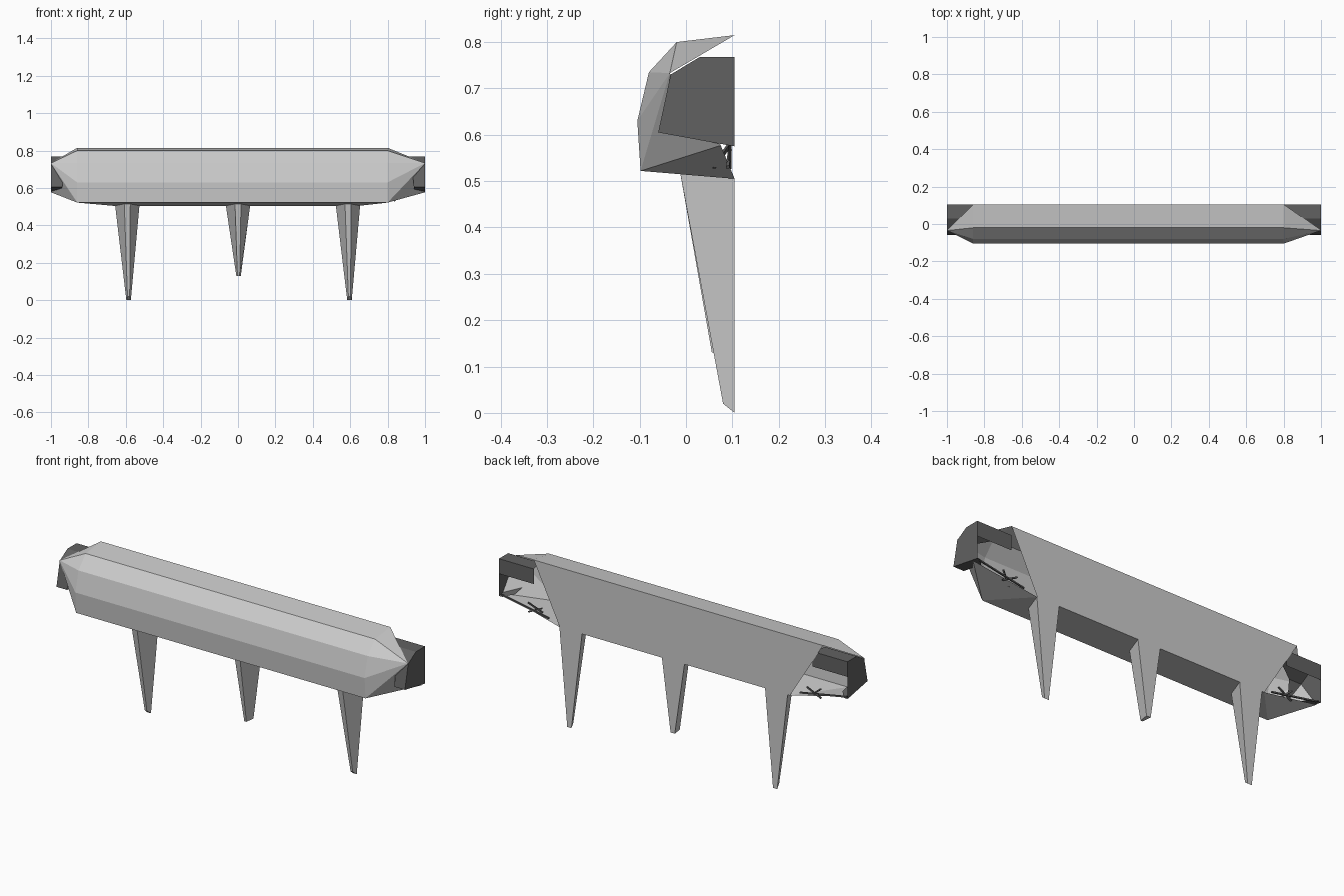
import bpy, bmesh
from mathutils import Vector

if "Cube" in bpy.data.objects:
    bpy.data.objects.remove(bpy.data.objects["Cube"])

BACK = 0.105


def make(name, verts, faces, mat=None):
    me = bpy.data.meshes.new(name)
    me.from_pydata(verts, [], faces)
    bm = bmesh.new()
    bm.from_mesh(me)
    bmesh.ops.recalc_face_normals(bm, faces=bm.faces)
    bm.to_mesh(me)
    bm.free()
    ob = bpy.data.objects.new(name, me)
    bpy.context.collection.objects.link(ob)
    if mat:
        me.materials.append(mat)
    return ob


dark = bpy.data.materials.new("dark_grey")
dark.diffuse_color = (0.12, 0.12, 0.12, 1)
dark.use_nodes = True
dark.node_tree.nodes["Principled BSDF"].inputs["Base Color"].default_value = dark.diffuse_color

# Faceted shell: long prism with pointed ends, open at the back corners
profile = [(BACK, 0.815), (-0.02, 0.80), (-0.08, 0.735),
           (-0.105, 0.63), (-0.098, 0.522)]
n = len(profile)
verts, faces = [], []
for shoulder, low, tip in ((-0.86, -0.67, -1), (0.80, 0.65, 1)):
    b = len(verts)
    verts += [(shoulder, y, z) for y, z in profile]
    verts += [(low, BACK, 0.505), (tip, -0.035, 0.733), (tip, 0.075, 0.577)]
    B, T, L = b + n, b + n + 1, b + n + 2
    faces += [(b + i, b + i + 1, T) for i in range(n - 1)]
    faces += [(T, b + n - 1, L), (b + n - 1, B, L)]
m = n + 3
faces += [(i, i + 1, m + i + 1, m + i) for i in range(n)]
faces.append((n, 0, m, m + n))
make("shell", verts, faces)

# Spike legs: flat back, narrow front edge, tapering downwards
for name, x, tip_x, bottom in (("left_leg", -0.592, -0.585, 0.0),
                               ("middle_leg", 0.0, 0.003, 0.13),
                               ("right_leg", 0.588, 0.596, 0.0)):
    verts = []
    front_low = 0.08 - 0.186 * bottom
    for cx, half, narrow, yf, zb, zf in (
            (x, 0.065, 0.016, -0.012, 0.507, 0.515),
            (tip_x, 0.012, 0.006, front_low, bottom, bottom + (0.02 if bottom == 0 else 0))):
        verts += [(cx - half, BACK, zb), (cx + half, BACK, zb),
                  (cx + narrow, yf, zf), (cx - narrow, yf, zf)]
    make(name, verts, [(0, 1, 2, 3), (4, 5, 6, 7)] +
         [(i, (i + 1) % 4, 4 + (i + 1) % 4, 4 + i) for i in range(4)])


# Thin square rod between two points
def rod(name, a, b, r=0.005):
    a, b = Vector(a), Vector(b)
    d = (b - a).normalized()
    u = d.orthogonal().normalized() * r
    w = d.cross(u)
    verts = [p + q for p in (a, b) for q in (u, w, -u, -w)]
    make(name, verts, [(0, 1, 2, 3), (4, 5, 6, 7)] +
         [(i, (i + 1) % 4, 4 + (i + 1) % 4, 4 + i) for i in range(4)], dark)


# Dark end housings with cap, top hood and back flange, plus small struts
for side, s in (("left", -1), ("right", 1)):
    # (y, z, inner x) around the housing
    path = [(BACK, 0.69, 0.80), (BACK, 0.768, 0.80), (0.03, 0.768, 0.82),
            (-0.033, 0.73, 0.93), (-0.06, 0.605, 0.94), (0.06, 0.583, 0.94),
            (BACK, 0.575, 0.98)]
    k = len(path)
    verts = [(s * x, y, z) for y, z, x in path] + [(s, y, z) for y, z, x in path]
    faces = [(i, i + 1, k + i + 1, k + i) for i in range(k - 1)]
    faces.append(tuple(range(k, 2 * k)))
    make(side + "_end_housing", verts, faces, dark)
    rod(side + "_lower_rail", (s * 0.72, 0.095, 0.53), (s * 0.99, 0.095, 0.58))
    rod(side + "_brace_a", (s * 0.76, 0.095, 0.57), (s * 0.84, 0.09, 0.53))
    rod(side + "_brace_b", (s * 0.84, 0.095, 0.58), (s * 0.78, 0.06, 0.53))
